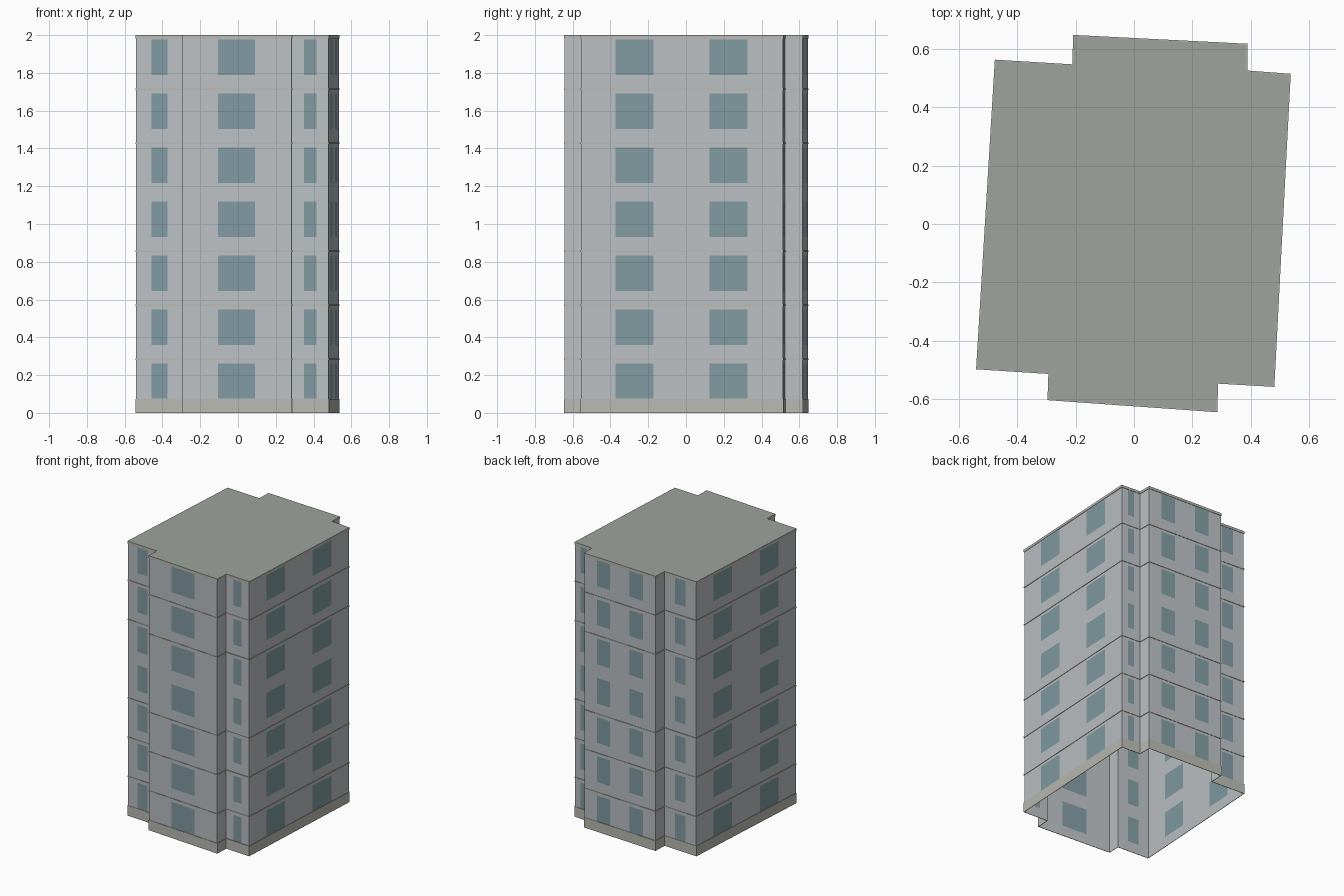
import bpy, bmesh
from mathutils import Vector

if "Cube" in bpy.data.objects:
    bpy.data.objects.remove(bpy.data.objects["Cube"])

FLOORS, H = 7, 2.0
STEP = H / FLOORS
THIRD = [(0.325, 0.665)]
PAIR = [(0.172, 0.36), (0.637, 0.825)]

# Counter-clockwise footprint: corner x, y and the windows on the wall that starts there
PLAN = [
    (-0.539, -0.496, THIRD), (-0.291, -0.512, []),
    (-0.294, -0.602, THIRD), (0.283, -0.643, []),
    (0.286, -0.545, THIRD), (0.479, -0.556, PAIR),
    (0.535, 0.513, THIRD), (0.386, 0.524, []),
    (0.386, 0.616, PAIR), (-0.206, 0.646, []),
    (-0.209, 0.545, THIRD), (-0.475, 0.561, PAIR),
]
PTS = [Vector((x, y)) for x, y, _ in PLAN]
N = len(PTS)


def material(name, rgb):
    m = bpy.data.materials.new(name)
    m.diffuse_color = (*rgb, 1)
    m.use_nodes = True
    m.node_tree.nodes["Principled BSDF"].inputs["Base Color"].default_value = m.diffuse_color
    return m


WALL = material("wall_grey", (0.50, 0.53, 0.55))
GLASS = material("window_glass", (0.22, 0.33, 0.36))
TRIM = material("trim_stone", (0.49, 0.49, 0.45))
ROOF = material("roof_grey", (0.34, 0.37, 0.34))


def finish(name, bm, mats):
    bmesh.ops.remove_doubles(bm, verts=bm.verts, dist=1e-5)
    me = bpy.data.meshes.new(name)
    bm.to_mesh(me)
    bm.free()
    for m in mats:
        me.materials.append(m)
    ob = bpy.data.objects.new(name, me)
    bpy.context.collection.objects.link(ob)
    return ob


def quad(bm, a, b, z0, z1, mat=0):
    f = bm.faces.new([bm.verts.new(c) for c in
                      ((*a, z0), (*b, z0), (*b, z1), (*a, z1))])
    f.material_index = mat


def offset(d):
    # Mitred outward offset of the footprint
    out = []
    for i in range(N):
        e0 = (PTS[i] - PTS[i - 1]).normalized()
        e1 = (PTS[(i + 1) % N] - PTS[i]).normalized()
        n0, n1 = Vector((e0.y, -e0.x)), Vector((e1.y, -e1.x))
        out.append(PTS[i] + (n0 + n1) * d / (1 + n0.dot(n1)))
    return out


# Walls: flush window panes cut into each storey, open at the bottom
bm = bmesh.new()
for i, (_, _, wins) in enumerate(PLAN):
    a, b = PTS[i], PTS[(i + 1) % N]
    cuts = [0.0] + [u for w in wins for u in w] + [1.0]
    for k in range(FLOORS):
        z = [k * STEP, k * STEP + 0.075, k * STEP + 0.262, (k + 1) * STEP]
        for c in range(len(cuts) - 1):
            p, q = a.lerp(b, cuts[c]), a.lerp(b, cuts[c + 1])
            for r in range(3):
                quad(bm, p, q, z[r], z[r + 1], int(r == 1 and c % 2 == 1))
finish("walls_and_windows", bm, [WALL, GLASS])

# Flat roof
bm = bmesh.new()
bm.faces.new([bm.verts.new((p.x, p.y, H)) for p in PTS])
finish("roof", bm, [ROOF])


# Thin stone bands wrapped round the outline
def band(name, z0, z1, d=0.003):
    bm = bmesh.new()
    outer = offset(d)
    for i in range(N):
        j = (i + 1) % N
        quad(bm, outer[i], outer[j], z0, z1)
        for z, flip in ((z0, True), (z1, False)):
            loop = [outer[i], outer[j], PTS[j], PTS[i]]
            if flip:
                loop.reverse()
            bm.faces.new([bm.verts.new((*p, z)) for p in loop])
    finish(name, bm, [TRIM])


band("base_skirt", 0.0, 0.074)
band("roof_edge", 1.982, H)
for k in (1, 2, 3, 5, 6):
    band(f"floor_band_{k}", k * STEP - 0.005, k * STEP + 0.003)
